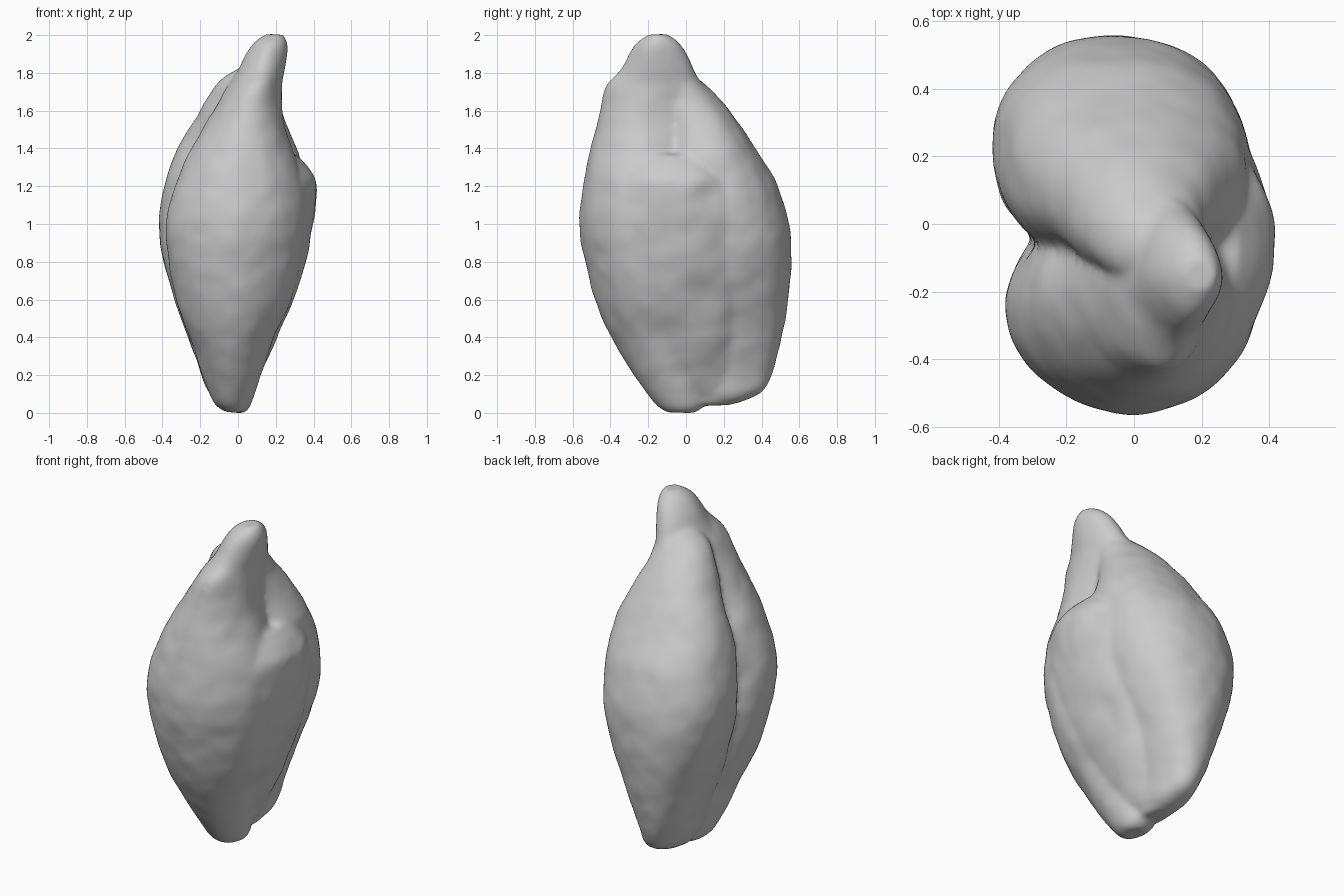
import bpy, bmesh, math
from mathutils import Vector, noise

cube = bpy.data.objects.get("Cube")
if cube:
    bpy.data.objects.remove(cube, do_unlink=True)

SIDES, STEPS = 64, 6

# Each row: height, x min, x max, y min, y max
FRONT_ROWS = [
    (0, -.07, .03, -.1, .05), (.05, -.125, .07, -.17, .1), (.2, -.185, .12, -.275, .1),
    (.4, -.255, .19, -.395, .1), (.6, -.325, .28, -.48, .1), (.8, -.365, .33, -.53, .09),
    (1, -.375, .355, -.56, .08), (1.2, -.33, .35, -.545, .08), (1.4, -.24, .29, -.5, .08),
    (1.6, -.12, .24, -.45, .08), (1.72, -.05, .23, -.425, .09), (1.8, .0, .24, -.355, .05),
    (1.9, .05, .255, -.295, -.0), (1.96, .1, .255, -.25, -.05), (1.995, .15, .24, -.2, -.1)]
REAR_ROWS = [
    (.04, -.09, .02, .0, .22), (.1, -.14, .05, -.04, .385), (.2, -.19, .07, -.06, .45),
    (.4, -.26, .14, -.1, .505), (.6, -.335, .225, -.12, .535), (.8, -.39, .3, -.14, .555),
    (1, -.415, .335, -.14, .54), (1.2, -.385, .335, -.14, .48), (1.35, -.335, .32, -.14, .39),
    (1.5, -.255, .27, -.14, .3), (1.65, -.165, .215, -.16, .18), (1.75, -.09, .2, -.17, .08),
    (1.82, .01, .17, -.16, .0)]
FLANK_ROWS = [
    (.1, -.1, .06, -.12, .22), (.2, -.12, .11, -.2, .25), (.4, -.1, .205, -.31, .28),
    (.6, -.05, .3, -.39, .29), (.8, 0, .355, -.44, .3), (1, 0, .395, -.46, .3),
    (1.2, 0, .415, -.42, .25), (1.28, 0, .38, -.4, .2), (1.37, .05, .31, -.36, .14)]


def spline(a, b, c, d, t):
    """Catmull-Rom blend between b and c."""
    return b + .5 * t * (c - a + t * (2*a - 5*b + 4*c - d + t * (3*(b - c) + d - a)))


def smooth_rows(rows):
    padded = [rows[0], *rows, rows[-1]]
    for quad in zip(padded, padded[1:], padded[2:], padded[3:]):
        for k in range(STEPS):
            yield [spline(*vals, k / STEPS) for vals in zip(*quad)]
    yield rows[-1]


def rounded(value, power):
    return math.copysign(abs(value) ** (2 / power), value)


def add_lobe(bm, rows, shear, power):
    """Closed loft of superellipse rings, skewed sideways by shear."""
    rings = []
    for z, x0, x1, y0, y1 in smooth_rows(rows):
        ring = []
        for i in range(SIDES):
            a = math.tau * i / SIDES
            dx = (x1 - x0) / 2 * rounded(math.cos(a), power)
            dy = (y1 - y0) / 2 * rounded(math.sin(a), power)
            ring.append(bm.verts.new(((x0 + x1) / 2 + dx, (y0 + y1) / 2 + dy - shear * dx, z)))
        rings.append(ring)
    for low, high in zip(rings, rings[1:]):
        for i in range(SIDES):
            j = (i + 1) % SIDES
            bm.faces.new((low[i], low[j], high[j], high[i]))
    bm.faces.new(rings[0][::-1])
    bm.faces.new(rings[-1])


# Front lobe with the peak, rear lobe, and the flank bulge, fused into one body
bm = bmesh.new()
add_lobe(bm, FRONT_ROWS, 0, 1.9)
add_lobe(bm, REAR_ROWS, .04, 2.2)
add_lobe(bm, FLANK_ROWS, -.2, 1.9)
mesh = bpy.data.meshes.new("pod_body")
bm.to_mesh(mesh)
bm.free()
pod = bpy.data.objects.new("pod_body", mesh)
bpy.context.collection.objects.link(pod)

fuse = pod.modifiers.new("fuse", 'REMESH')
fuse.mode = 'VOXEL'
fuse.voxel_size = .015
soften = pod.modifiers.new("soften", 'SMOOTH')
soften.factor = .5
soften.iterations = 10
graph = bpy.context.evaluated_depsgraph_get()
baked = bpy.data.meshes.new_from_object(pod.evaluated_get(graph))
pod.modifiers.clear()
pod.data = baked
baked.name = "pod_body"

# Dents: centre, radius, depth
DENTS = [((.38, .12, 1.15), .08, .015), ((.28, .1, .6), .12, .025),
         ((.24, -.12, 1.5), .15, .025), ((-.28, -.04, 1), .1, .02),
         ((-.2, -.06, 1.4), .1, .02)]
normals = [v.normal.copy() for v in baked.vertices]
for v, n in zip(baked.vertices, normals):
    p = v.co.copy()
    # Uneven, slightly lumpy skin
    push = .004 + .006 * noise.noise(p * 5) + .004 * noise.noise(p * 10)
    for centre, radius, depth in DENTS:
        push -= depth * math.exp(-((p - Vector(centre)).length / radius) ** 2)
    v.co = p + n * push

# Rest the lowest point on the ground
low = min(v.co.z for v in baked.vertices)
for v in baked.vertices:
    v.co.z -= low

grey = bpy.data.materials.new("plain_grey")
grey.use_nodes = True
colour = (.6, .6, .6, 1)
grey.diffuse_color = colour
grey.node_tree.nodes["Principled BSDF"].inputs["Base Color"].default_value = colour
baked.materials.clear()
baked.materials.append(grey)
for poly in baked.polygons:
    poly.use_smooth = True
    poly.material_index = 0
